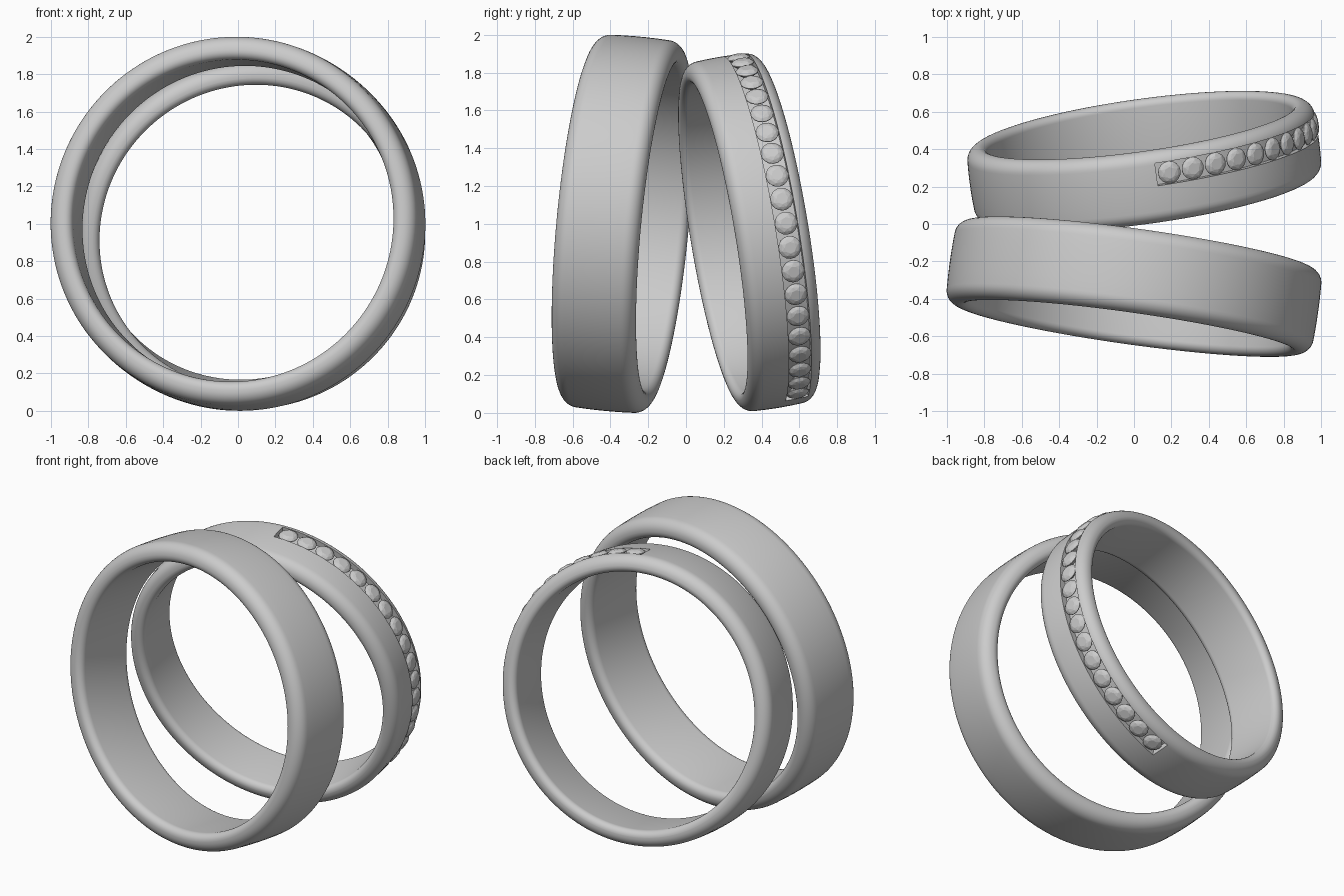
import bpy, bmesh, random
from math import sin, cos, pi, radians
from mathutils import Vector, Matrix

if "Cube" in bpy.data.objects:
    bpy.data.objects.remove(bpy.data.objects["Cube"])

random.seed(3)


def ring_frame(center, axis):
    """Matrix whose local Y is the ring axis, X roughly right, Z roughly up."""
    n = Vector(axis).normalized()
    x = (Vector((1, 0, 0)) - n * n.x).normalized()
    z = x.cross(n)
    m = Matrix((x, n, z)).transposed().to_4x4()
    m.translation = center
    return m


def sweep(name, profile, frame, a0=0.0, a1=2 * pi, steps=160):
    """Revolve a closed (axial, radial) profile; angles start at the top, toward +x."""
    closed = abs(a1 - a0 - 2 * pi) < 1e-6
    bm = bmesh.new()
    rows = []
    for i in range(steps if closed else steps + 1):
        a = a0 + (a1 - a0) * i / steps
        rows.append([bm.verts.new((r * sin(a), w, r * cos(a))) for w, r in profile])
    k = len(profile)
    for i in range(steps):
        p, q = rows[i], rows[(i + 1) % len(rows)]
        for j in range(k):
            bm.faces.new((p[j], p[(j + 1) % k], q[(j + 1) % k], q[j]))
    if not closed:
        bm.faces.new(rows[0])
        bm.faces.new(rows[-1])
    bmesh.ops.recalc_face_normals(bm, faces=bm.faces)
    return finish(name, bm, frame)


def finish(name, bm, frame):
    me = bpy.data.meshes.new(name)
    bm.to_mesh(me)
    bm.free()
    ob = bpy.data.objects.new(name, me)
    bpy.context.collection.objects.link(ob)
    ob.matrix_world = frame
    return ob


def band_profile(hw, ro, ri, c_out, c_in, dome=0.004):
    """Rounded rectangle with large outer corners and a slight crown."""
    corners = [(hw - c_out, ro - c_out, c_out, 0), (-hw + c_out, ro - c_out, c_out, 90),
               (-hw + c_in, ri + c_in, c_in, 180), (hw - c_in, ri + c_in, c_in, 270)]
    pts = []
    for n, (w, r, c, start) in enumerate(corners):
        for i in range(9):
            a = radians(start + 90 * i / 8)
            pts.append((w + c * cos(a), r + c * sin(a)))
        if n == 0:
            span = hw - c_out
            pts += [(span * t, ro + dome * (1 - t * t)) for t in (0.6, 0.2, -0.2, -0.6)]
    return pts


def smooth(ob, angle):
    bpy.ops.object.select_all(action='DESELECT')
    ob.select_set(True)
    bpy.context.view_layer.objects.active = ob
    bpy.ops.object.shade_smooth_by_angle(angle=radians(angle))


# Plain wide band at the front
wide_frame = ring_frame((0, -0.335, 1.0), (0.14, 1, -0.095))
wide = sweep("plain_band", band_profile(0.225, 0.99, 0.865, 0.075, 0.045), wide_frame)
smooth(wide, 40)

# Narrower band at the back, with a channel cut for the stones
R = 0.937
OFF = 0.073
frame = ring_frame((0.055, 0.335, 0.955), (-0.14, 1, 0.165))
narrow = sweep("stone_band", band_profile(0.196, R, 0.825, 0.07, 0.04), frame)
groove = [(OFF - 0.061, R - 0.04), (OFF + 0.061, R - 0.04),
          (OFF + 0.061, R + 0.05), (OFF - 0.061, R + 0.05)]
cutter = sweep("channel_cutter", groove, frame, radians(4.6), radians(165.4), 71)
mod = narrow.modifiers.new("channel", 'BOOLEAN')
mod.object = cutter
mod.operation = 'DIFFERENCE'
mod.solver = 'EXACT'
bpy.context.view_layer.update()
bpy.context.view_layer.objects.active = narrow
bpy.ops.object.modifier_apply(modifier=mod.name)
bpy.data.objects.remove(cutter)
smooth(narrow, 40)

# Row of faceted round stones
GEM = [(16, 0.061, -0.004, 0), (16, 0.061, 0.0, 0), (8, 0.048, 0.013, 0.5),
       (8, 0.031, 0.019, 0), (1, 0.0, -0.05, 0)]  # sides, radius, height, turn
bm = bmesh.new()
for i in range(20):
    a = radians(9 + 8 * i)
    out = Vector((sin(a), 0, cos(a)))
    along = Vector((cos(a), 0, -sin(a)))
    axial = Vector((0, 1, 0))
    base = out * (R - 0.006) + axial * OFF
    spin = random.uniform(0, pi)
    verts = []
    for n, r, h, turn in GEM:
        for k in range(n):
            t = 2 * pi * (k + turn) / n + spin
            verts.append(bm.verts.new(base + along * r * cos(t) + axial * r * sin(t) + out * h))
    bmesh.ops.convex_hull(bm, input=verts)
bmesh.ops.recalc_face_normals(bm, faces=bm.faces)
finish("stones", bm, frame)
